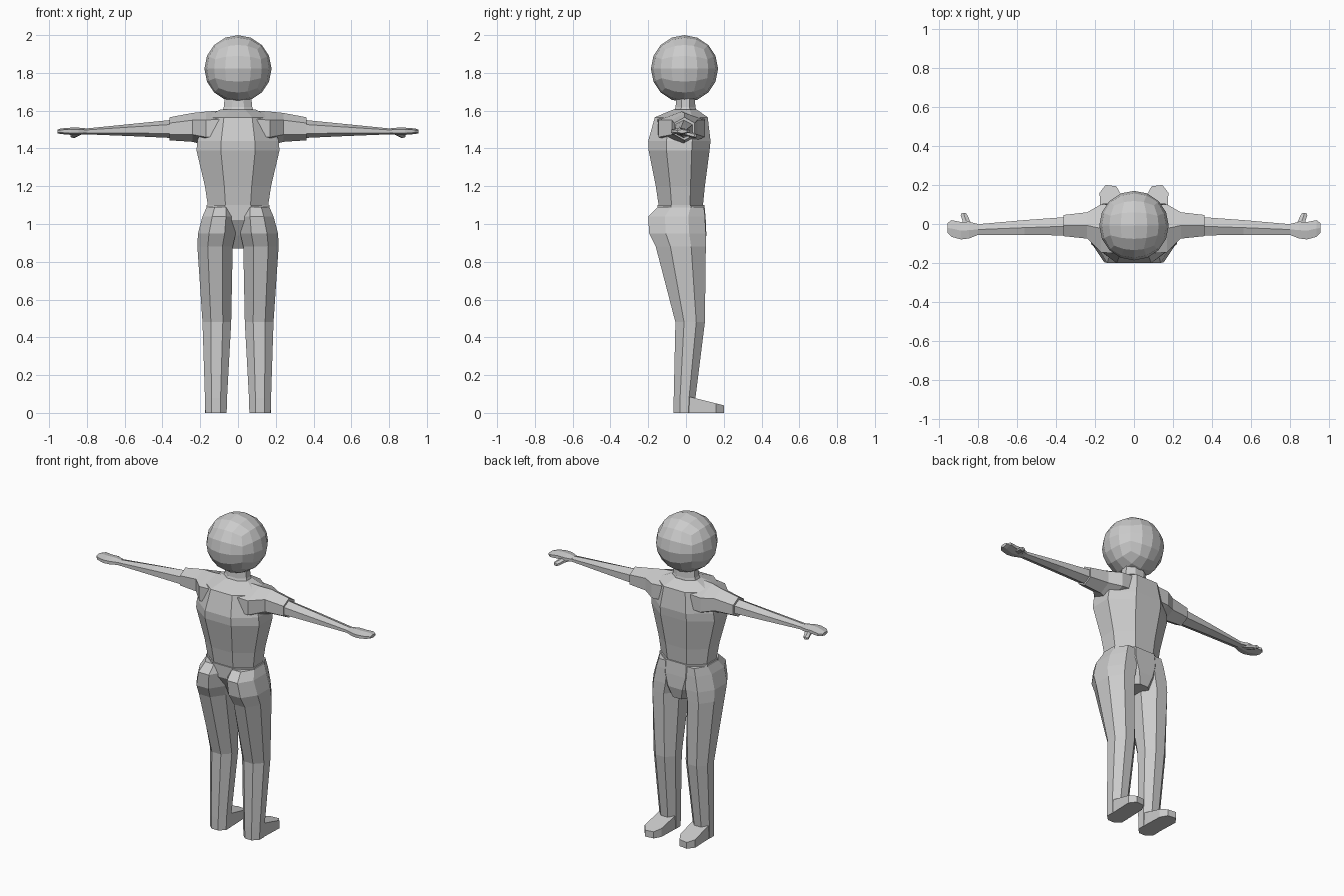
import bpy, bmesh
from math import cos, sin, pi
from mathutils import Vector

if "Cube" in bpy.data.objects:
    bpy.data.objects.remove(bpy.data.objects["Cube"])


def finish(name, bm, mirror=False):
    bmesh.ops.recalc_face_normals(bm, faces=bm.faces)
    me = bpy.data.meshes.new(name)
    bm.to_mesh(me)
    bm.free()
    ob = bpy.data.objects.new(name, me)
    bpy.context.collection.objects.link(ob)
    if mirror:
        mod = ob.modifiers.new("mirror", 'MIRROR')
        mod.use_mirror_merge = False
    return ob


def loft(name, axis, rings, n=8, phase=0.5, mirror=False):
    """Skin n-gon sections; each ring is (position, u_min, u_max, v_min, v_max)."""
    place = {'x': lambda t, u, v: (t, u, v),
             'y': lambda t, u, v: (u, t, v),
             'z': lambda t, u, v: (u, v, t)}[axis]
    unit = [(cos(2 * pi * (i + phase) / n), sin(2 * pi * (i + phase) / n)) for i in range(n)]
    mu, mv = max(p[0] for p in unit), max(p[1] for p in unit)
    bm = bmesh.new()
    loops = []
    for t, u0, u1, v0, v1 in rings:
        loops.append([bm.verts.new(place(t, (u0 + u1) / 2 + a / mu * (u1 - u0) / 2,
                                         (v0 + v1) / 2 + b / mv * (v1 - v0) / 2)) for a, b in unit])
    for lo, hi in zip(loops, loops[1:]):
        for i in range(n):
            j = (i + 1) % n
            bm.faces.new((lo[i], lo[j], hi[j], hi[i]))
    bm.faces.new(loops[0])
    bm.faces.new(loops[-1])
    return finish(name, bm, mirror)


# Head: cube subdivided and rounded to a sphere
bm = bmesh.new()
bmesh.ops.create_cube(bm, size=2)
bmesh.ops.subdivide_edges(bm, edges=bm.edges, cuts=3, use_grid_fill=True)
for v in bm.verts:
    d = Vector([sin(c * pi / 4) / cos(c * pi / 4) for c in v.co]).normalized()
    v.co = d * 0.178 + Vector((0, -0.008, 1.822))
finish("head", bm)

# Neck and torso
loft("neck", 'z', [(1.58, -.09, .09, -.07, .06), (1.62, -.075, .075, -.055, .05),
                   (1.68, -.07, .07, -.05, .045)])
loft("torso", 'z', [(1.10, -.16, .16, -.145, .09), (1.20, -.175, .175, -.16, .10),
                    (1.39, -.22, .22, -.198, .125), (1.44, -.215, .215, -.2, .13),
                    (1.565, -.18, .18, -.165, .115), (1.607, -.09, .09, -.065, .055)])

# Pelvis between the legs
loft("pelvis", 'z', [(1.10, -.167, .167, -.152, .098), (1.02, -.17, .17, -.15, .105),
                     (.94, -.12, .12, -.10, .108), (.87, -.07, .07, -.05, .09)])

# Legs, with the seat bulge at the top
loft("legs", 'z', [(0, .06, .173, -.065, .045), (.08, .058, .175, -.065, .05),
                   (.48, .036, .188, -.056, .10), (.88, .028, .215, -.16, .105),
                   (.95, .012, .212, -.195, .105), (1.04, .012, .188, -.2, .10),
                   (1.09, .02, .166, -.15, .095)], mirror=True)

# Feet: sole outline raised to a sloping top
sole = [(.062, -.03), (.062, .05), (.066, .15), (.09, .193), (.145, .2),
        (.176, .16), (.172, .05), (.17, -.03)]
bm = bmesh.new()
low = [bm.verts.new((x, y, 0)) for x, y in sole]
top = [bm.verts.new((x, y, .04 + (.2 - y) * .25)) for x, y in sole]
for i in range(len(sole)):
    j = (i + 1) % len(sole)
    bm.faces.new((low[i], low[j], top[j], top[i]))
bm.faces.new(low)
bm.faces.new(top)
finish("feet", bm, True)

# Sleeves, arms, hands and thumbs
loft("sleeves", 'x', [(.10, -.15, .10, 1.42, 1.60), (.17, -.145, .10, 1.415, 1.595),
                      (.24, -.075, .06, 1.435, 1.588), (.362, -.062, .046, 1.443, 1.565)],
     n=6, mirror=True)
loft("arms", 'x', [(.34, -.058, .036, 1.455, 1.552), (.56, -.057, .02, 1.465, 1.53),
                   (.81, -.056, -.002, 1.475, 1.505)], n=6, mirror=True)
loft("hands", 'x', [(.80, -.056, 0, 1.475, 1.506), (.845, -.074, .012, 1.472, 1.51),
                    (.885, -.079, .01, 1.472, 1.51), (.935, -.066, .02, 1.476, 1.506),
                    (.956, -.045, .004, 1.48, 1.50)], n=6, mirror=True)
loft("thumbs", 'y', [(-.02, .815, .875, 1.472, 1.496), (.015, .84, .878, 1.462, 1.49),
                     (.045, .853, .888, 1.454, 1.482), (.056, .862, .882, 1.458, 1.476)],
     n=6, mirror=True)
